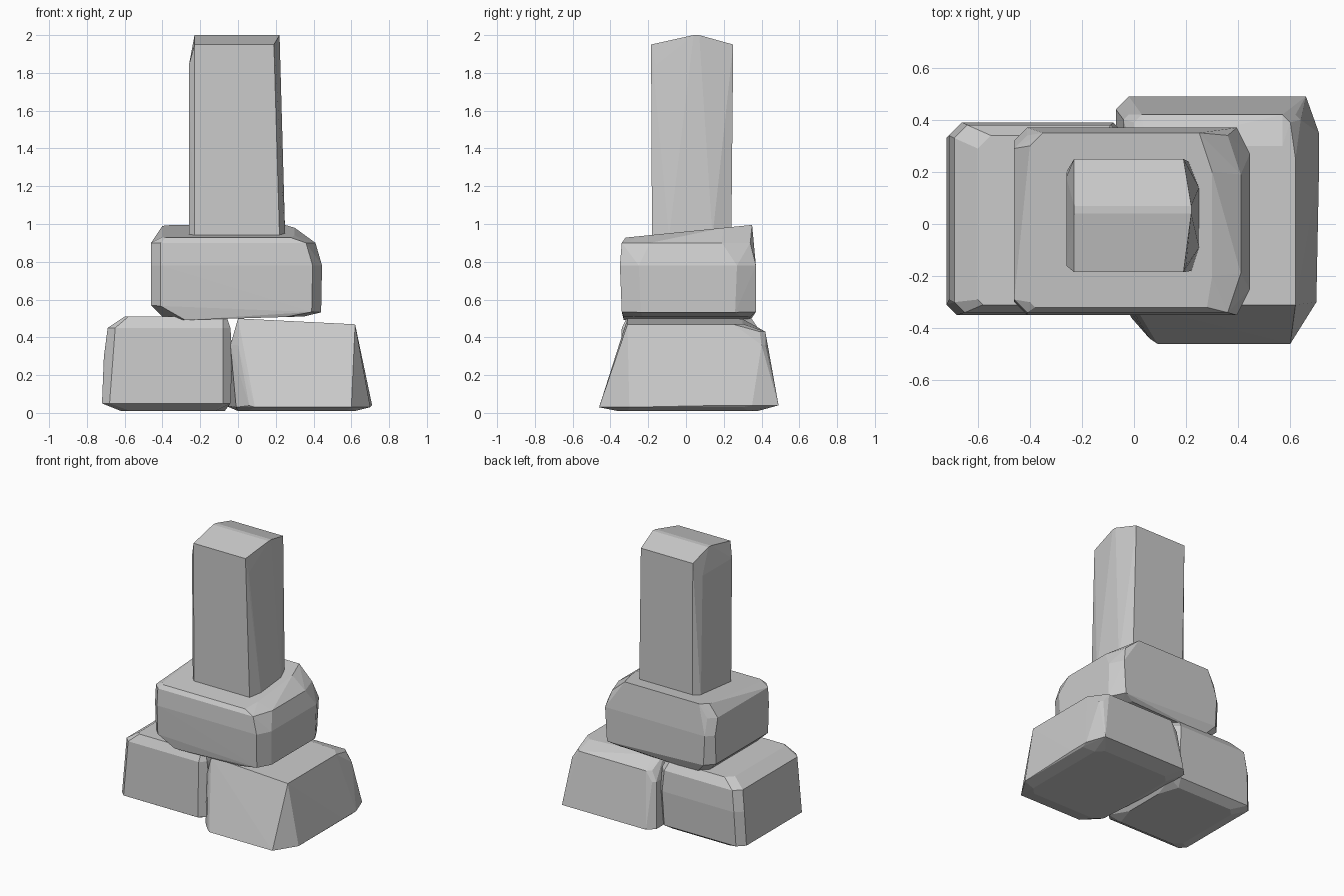
import bpy
import bmesh

# Remove the default cube only
default_cube = bpy.data.objects.get("Cube")
if default_cube:
    bpy.data.objects.remove(default_cube, do_unlink=True)

# Single stone colour
stone = bpy.data.materials.new("grey stone")
stone.use_nodes = True
colour = (0.6, 0.6, 0.6, 1)
stone.diffuse_color = colour
shader = next(node for node in stone.node_tree.nodes if node.type == 'BSDF_PRINCIPLED')
shader.inputs["Base Color"].default_value = colour


def section(height, across, depth, front_cut=0.05, back_cut=0.05,
            right_cut=0, left_cut=0, rise_x=0, rise_y=0):
    """Rectangular cross-section with clipped corners and an optional tilt.

    The front and back cuts clip both corners of that edge; the right and
    left cuts lengthen the clip along that side.
    """
    low_x, high_x = across
    front, back = depth
    points = []
    for side, inward, extra in ((low_x, 1, right_cut), (high_x, -1, left_cut)):
        for edge, turn, cut in ((front, 1, front_cut), (back, -1, back_cut)):
            points.append((side + inward * cut, edge))
            points.append((side, edge + turn * (cut + extra)))
    return [(x, y, height + rise_x * x + rise_y * y) for x, y in points]


def chiselled_stone(name, *sections):
    """Flat-faced stone wrapped tightly around its cross-sections."""
    bm = bmesh.new()
    for points in sections:
        for point in points:
            bm.verts.new(point)
    bmesh.ops.remove_doubles(bm, verts=bm.verts, dist=0.001)
    hull = bmesh.ops.convex_hull(bm, input=bm.verts)
    inner = set(hull["geom_interior"]) | set(hull["geom_unused"])
    spare = [item for item in inner if isinstance(item, bmesh.types.BMVert)]
    bmesh.ops.delete(bm, geom=spare, context='VERTS')
    bmesh.ops.recalc_face_normals(bm, faces=bm.faces)
    mesh = bpy.data.meshes.new(name)
    bm.to_mesh(mesh)
    bm.free()
    mesh.materials.append(stone)
    block = bpy.data.objects.new(name, mesh)
    bpy.context.collection.objects.link(block)


# Upright pillar, narrowing slightly to a shallow ridge
chiselled_stone(
    "pillar",
    section(0.93, across=(-0.26, 0.25), depth=(-0.18, 0.24),
            front_cut=0.03, back_cut=0.04, left_cut=0.06),
    section(1.84, across=(-0.26, 0.2), depth=(-0.16, 0.18), front_cut=0, back_cut=0),
    section(1.95, across=(-0.23, 0.19), depth=(-0.185, 0.25), front_cut=0, back_cut=0),
    section(2, across=(-0.23, 0.22), depth=(0.04, 0.07), front_cut=0, back_cut=0),
)

# Broad middle block, its top rising towards the back
chiselled_stone(
    "middle_block",
    section(0.5, across=(-0.38, 0.35), depth=(-0.33, 0.34), front_cut=0.1, rise_x=0.03),
    section(0.55, across=(-0.46, 0.44), depth=(-0.34, 0.37),
            back_cut=0.06, left_cut=0.05, rise_x=-0.04),
    section(0.78, across=(-0.46, 0.445), depth=(-0.35, 0.37), left_cut=0.05),
    section(0.9, across=(-0.46, 0.41), depth=(-0.34, 0.34), left_cut=0.1),
    section(0.96, across=(-0.4, 0.3), depth=(-0.32, 0.35),
            front_cut=0.02, left_cut=0.1, rise_y=0.1),
)

# Right foundation block: nearly upright, with bevelled outer edges
chiselled_stone(
    "right_foundation_block",
    section(0.01, across=(-0.62, -0.07), depth=(-0.28, 0.32), left_cut=0.1),
    section(0.05, across=(-0.72, -0.04), depth=(-0.35, 0.38), front_cut=0.04),
    section(0.3, across=(-0.71, -0.03), depth=(-0.34, 0.39)),
    section(0.45, across=(-0.69, -0.04), depth=(-0.34, 0.38), front_cut=0.04),
    section(0.51, across=(-0.6, -0.06), depth=(-0.31, 0.34), front_cut=0.02),
)

# Left foundation block: flared towards the ground, widest at the back
chiselled_stone(
    "left_foundation_block",
    section(0.01, across=(0, 0.62), depth=(-0.36, 0.38)),
    section(0.03, across=(-0.01, 0.7), depth=(-0.46, 0.3),
            front_cut=0.1, back_cut=0, left_cut=0.06),
    section(0.03, across=(0.06, 0.54), depth=(-0.44, 0.3),
            front_cut=0, back_cut=0, rise_y=-0.02),
    section(0.04, across=(-0.07, 0.71), depth=(0.2, 0.49),
            front_cut=0, back_cut=0.05, left_cut=0.15),
    section(0.36, across=(-0.04, 0.64), depth=(-0.34, 0.42), front_cut=0.04, back_cut=0.02),
    section(0.43, across=(0, 0.6), depth=(-0.32, 0.42), front_cut=0, back_cut=0.03),
    section(0.5, across=(0, 0.62), depth=(-0.31, 0.3), front_cut=0, rise_x=-0.05),
)
